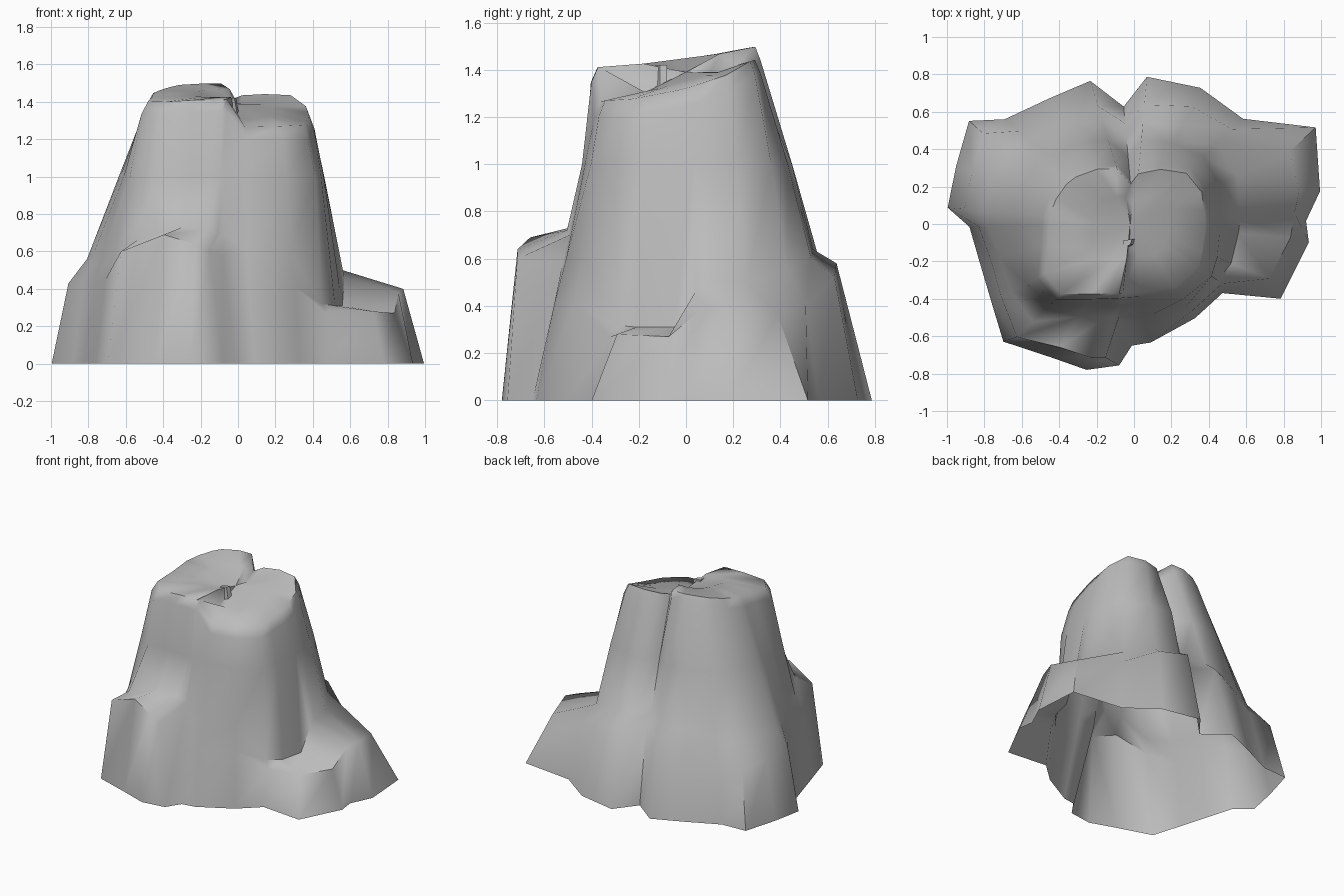
import bpy, bmesh, math
from mathutils import Vector

cube = bpy.data.objects.get("Cube")
if cube:
    bpy.data.objects.remove(cube)

# One plain stone colour
stone = bpy.data.materials.new("stone_grey")
stone.use_nodes = True
stone.diffuse_color = (0.5, 0.5, 0.5, 1)
stone.node_tree.nodes["Principled BSDF"].inputs["Base Color"].default_value = (0.5, 0.5, 0.5, 1)


def loft(name, rings, peak, smooth_angle):
    """Skin closed rings from the ground up, then fan the last ring to a peak."""
    bm = bmesh.new()
    rows = [[bm.verts.new(p) for p in ring] for ring in rings]
    count = len(rows[0])
    for lower, upper in zip(rows, rows[1:]):
        for i in range(count):
            j = (i + 1) % count
            bm.faces.new((lower[i], lower[j], upper[j], upper[i]))
    tip = bm.verts.new(peak)
    for i in range(count):
        bm.faces.new((rows[-1][i], rows[-1][(i + 1) % count], tip))
    mesh = bpy.data.meshes.new(name)
    bm.to_mesh(mesh)
    bm.free()
    mesh.materials.append(stone)
    obj = bpy.data.objects.new(name, mesh)
    bpy.context.collection.objects.link(obj)
    bpy.ops.object.select_all(action='DESELECT')
    obj.select_set(True)
    bpy.context.view_layer.objects.active = obj
    bpy.ops.object.shade_smooth_by_angle(angle=math.radians(smooth_angle))


def ring(bearings, reach, heights):
    """Outline from compass bearings, reach and height in hundredths of a unit."""
    return [Vector((r / 100 * math.cos(math.radians(b)),
                    r / 100 * math.sin(math.radians(b)), h / 100))
            for b, r, h in zip(bearings, reach, heights)]


def summit(outline, scale, lift):
    """Shrink the rim outline and drape it over two sloping tops, the -x one higher."""
    points = []
    for p in outline:
        x, y = p.x * scale, p.y * scale
        if x < -0.03:
            z = 1.40 + 0.13 * (y + 0.38) - 0.12 * max(0, -x - 0.3)
        else:
            z = 1.25 + 0.27 * (y + 0.38) - 0.5 * max(0, x - 0.3)
        points.append(Vector((x, y, z + lift)))
    return points


# Spurs and gullies, counter-clockwise from the +x ledge.
# The last four columns form the low corner boulder, the 222-269 ones the buttress.
foot_bearing = [1, 10, 28, 44, 64, 85, 95, 107, 124, 141, 148, 162, 175,
                181, 194, 209, 222, 238, 252, 264, 269, 278, 303, 322, 333, 354]
foot = [92, 101, 110, 81, 81, 79, 63, 80, 81, 89, 104, 100, 100,
        88, 85, 87, 94, 84, 82, 76, 65, 64, 60, 60, 88, 94]
bearing = [4, 11, 25, 44, 64, 85, 95, 107, 124, 141, 149, 162, 175,
           181, 194, 209, 224, 239, 252, 258, 261, 276, 303, 326, 338, 355]
ledge = [86, 90, 92, 73, 70, 64, 54, 66, 70, 79, 94, 91, 91,
         83, 79, 81, 87, 77, 75, 73, 53, 56, 56, 57, 78, 84]
ledge_height = [38, 40, 36, 41, 52, 58, 56, 56, 50, 44, 41, 42, 43,
                45, 45, 45, 60, 69, 64, 60, 58, 41, 41, 27, 28, 27]
step = [57, 57, 61, 62, 59, 54, 47, 58, 64, 72, 78, 80, 81,
        78, 74, 75, 75, 58, 53, 51, 50, 51, 52, 54, 56, 56]
step_height = [46, 50, 50, 55, 60, 64, 64, 63, 60, 58, 56, 56, 56,
               57, 60, 60, 66, 73, 72, 70, 70, 60, 60, 32, 31, 31]
waist = [46, 47, 50, 52, 48, 45, 36, 47, 52, 58, 61, 63, 64,
         63, 63, 66, 62, 50, 46, 45, 44, 43, 48, 50, 48, 46]
rim = [41, 41, 43, 42, 35, 29, 23, 33, 38, 43, 45, 47, 49,
       49, 51, 59, 58, 47, 42, 41, 40, 39, 44, 45, 42, 41]

level_ground = [0] * len(foot)
level_waist = [100] * len(foot)
rim_outline = ring(bearing, rim, level_waist)

# Main crag with its ledges, buttress and boulder in one open-bottomed shell
loft("main_crag", [
    ring(foot_bearing, foot, level_ground),
    ring(bearing, ledge, ledge_height),
    ring(bearing, step, step_height),
    ring(bearing, waist, level_waist),
    summit(rim_outline, 1.0, -0.05),
    summit(rim_outline, 0.93, 0.01),
    summit(rim_outline, 0.45, 0.0),
], (-0.02, 0, 1.39), 62)

# Small chip wedged in the cleft of the summit
chip = [Vector(p) for p in ((-0.04, -0.13, 1.31), (0, -0.11, 1.31),
                            (0.01, -0.08, 1.31), (-0.04, -0.09, 1.31))]
loft("summit_chip", [chip, [p + Vector((-0.02, 0, 0.11)) for p in chip]],
     (-0.035, -0.1, 1.42), 20)
